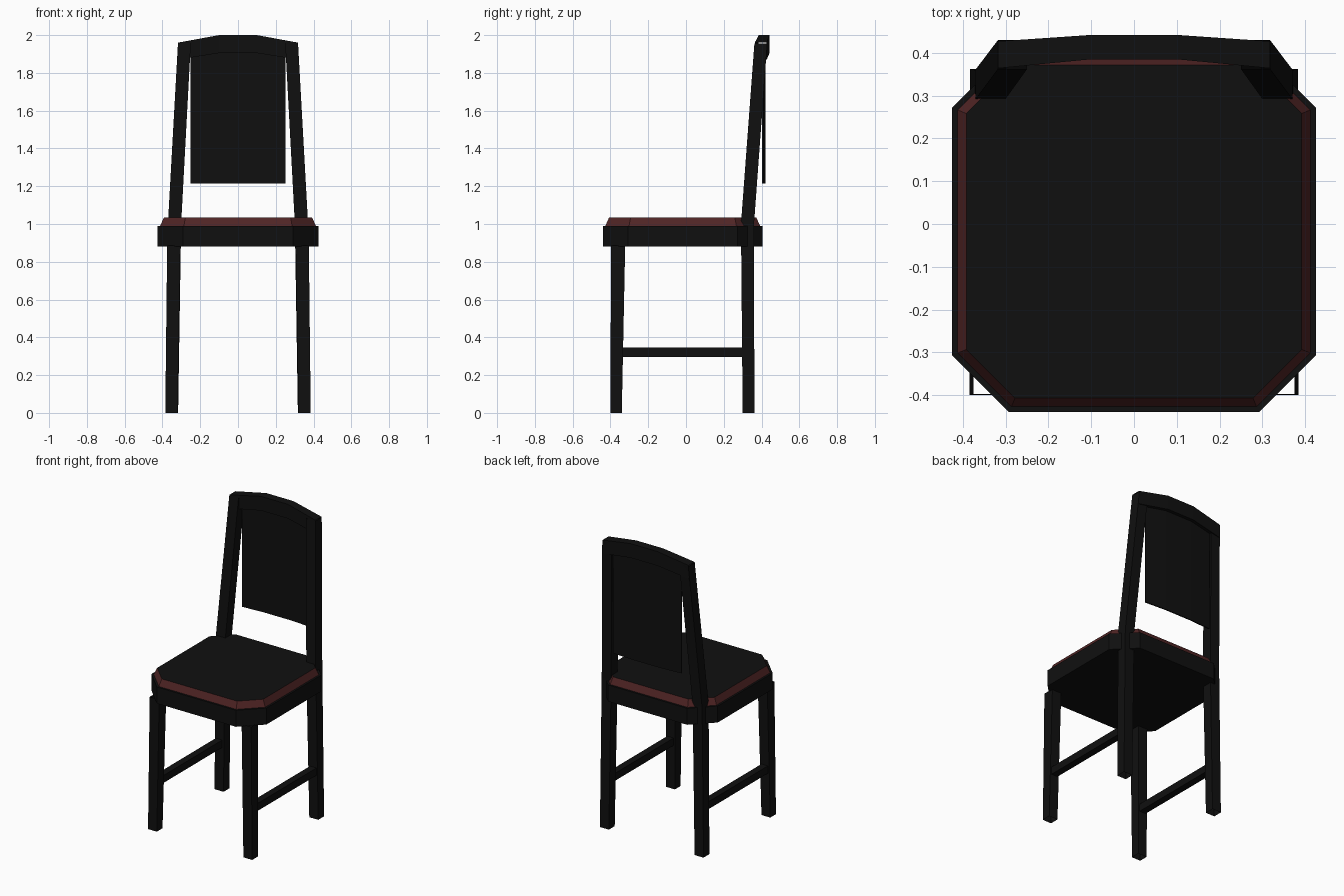
import bpy

if "Cube" in bpy.data.objects:
    bpy.data.objects.remove(bpy.data.objects["Cube"])


def material(name, rgb):
    m = bpy.data.materials.new(name)
    m.diffuse_color = (*rgb, 1)
    m.use_nodes = True
    m.node_tree.nodes["Principled BSDF"].inputs["Base Color"].default_value = m.diffuse_color
    return m


BLACK = material("black_wood", (0.005, 0.005, 0.005))
RED = material("dark_red_trim", (0.08, 0.018, 0.018))


def loft(name, rings, cap_start=True, cap_end=True, side_mat=BLACK):
    """Join equal-sized rings of points with quads and optional end caps."""
    n = len(rings[0])
    verts = [p for ring in rings for p in ring]
    faces = []
    for r in range(len(rings) - 1):
        for i in range(n):
            j = (i + 1) % n
            faces.append((r * n + i, r * n + j, (r + 1) * n + j, (r + 1) * n + i))
    sides = len(faces)
    if cap_start:
        faces.append(tuple(reversed(range(n))))
    if cap_end:
        faces.append(tuple(range((len(rings) - 1) * n, len(rings) * n)))
    me = bpy.data.meshes.new(name)
    me.from_pydata(verts, [], faces)
    me.materials.append(side_mat)
    me.materials.append(BLACK)
    for p in me.polygons:
        p.material_index = 0 if p.index < sides else 1
    ob = bpy.data.objects.new(name, me)
    bpy.context.collection.objects.link(ob)
    return ob


def mirror_x(ob):
    ob.modifiers.new("Mirror", 'MIRROR').use_axis[0] = True


def rect(x0, x1, y0, y1, z):
    return [(x0, y0, z), (x1, y0, z), (x1, y1, z), (x0, y1, z)]


def octagon(inset, z):
    """Seat outline with cut corners, moved inwards by inset."""
    w, f, b = 0.425 - inset, -0.44 + inset, 0.405 - inset
    c = 0.133 - inset * 0.58
    return [(-w + c, f, z), (w - c, f, z), (w, f + c, z), (w, b - c, z),
            (w - c, b, z), (-w + c, b, z), (-w, b - c, z), (-w, f + c, z)]


# Seat frame and bevelled cushion
loft("seat_frame", [octagon(0, 0.88), octagon(0, 0.99)])
loft("seat_cushion", [octagon(0.013, 0.99), octagon(0.033, 1.035)],
     cap_start=False, side_mat=RED)

# Tapered front legs (open tubes)
mirror_x(loft("front_legs", [rect(0.32, 0.385, -0.40, -0.34, 0),
                             rect(0.305, 0.375, -0.397, -0.322, 0.885)], False, False))

# Back legs running up into the raked back posts
mirror_x(loft("back_posts", [rect(0.317, 0.383, 0.30, 0.362, 0),
                             rect(0.301, 0.371, 0.291, 0.36, 1.0),
                             rect(0.25, 0.318, 0.362, 0.43, 1.955)], False, False))

# Side stretchers
mirror_x(loft("side_stretchers", [
    [(x, y, z) for x, z in ((0.325, 0.295), (0.372, 0.295), (0.372, 0.345), (0.325, 0.345))]
    for y in (0.31, -0.35)]))

# Arched, curved top rail: x, bottom z, top z, front y, back y
stations = [(-0.318, 1.87, 1.96, 0.364, 0.427), (-0.1, 1.905, 2.0, 0.385, 0.442),
            (0.1, 1.905, 2.0, 0.385, 0.442), (0.318, 1.87, 1.96, 0.364, 0.427)]
loft("top_rail", [[(x, yf, zb), (x, yb, zb), (x, yb, zt), (x, yf, zt)]
                  for x, zb, zt, yf, yb in stations], False, False)

# Thin curved back panel
loft("back_panel", [[(x, y, 1.215), (x, y + 0.008, 1.215), (x, y + 0.008, zt), (x, y, zt)]
                    for x, y, zt in ((-0.252, 0.402, 1.885), (-0.1, 0.412, 1.92),
                                     (0.1, 0.412, 1.92), (0.252, 0.402, 1.885))])
